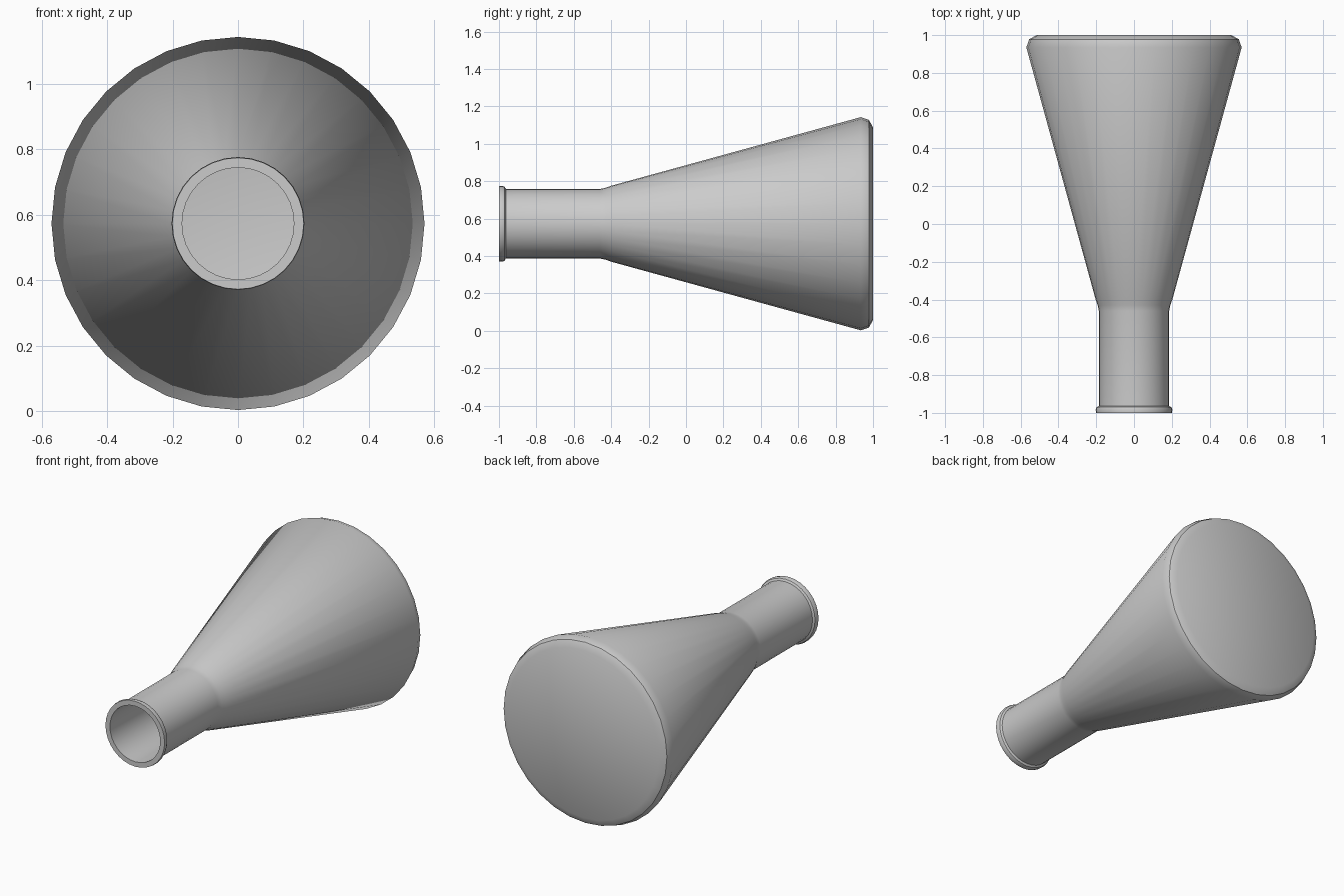
import bpy, bmesh, math

if "Cube" in bpy.data.objects:
    bpy.data.objects.remove(bpy.data.objects["Cube"])

SEGMENTS = 32
AXIS_Z = 0.573

# Closed flask section as (radius, y): outer wall from the base to the lip,
# then the inner wall back down to the inside of the base
outer = [(0.0, 1.0), (0.515, 1.0), (0.555, 0.978), (0.570, 0.935),
         (0.203, -0.40), (0.192, -0.43), (0.186, -0.46), (0.186, -0.963),
         (0.198, -0.970), (0.203, -0.983), (0.201, -1.0)]
inner = [(0.171, -1.0), (0.171, -0.46), (0.177, -0.425), (0.188, -0.395),
         (0.553, 0.932), (0.543, 0.965), (0.510, 0.985), (0.0, 0.985)]


def lathe_y(name, profile):
    """Revolve a profile about the horizontal y axis."""
    bm = bmesh.new()
    rings = []
    for r, y in profile:
        if r == 0:
            rings.append([bm.verts.new((0, y, AXIS_Z))] * SEGMENTS)
        else:
            angles = [math.tau * i / SEGMENTS for i in range(SEGMENTS)]
            rings.append([bm.verts.new((r * math.cos(a), y, AXIS_Z + r * math.sin(a)))
                          for a in angles])
    for a, b in zip(rings, rings[1:]):
        for i in range(SEGMENTS):
            j = (i + 1) % SEGMENTS
            bm.faces.new(dict.fromkeys((a[i], a[j], b[j], b[i])))
    bmesh.ops.recalc_face_normals(bm, faces=bm.faces)
    mesh = bpy.data.meshes.new(name)
    bm.to_mesh(mesh)
    bm.free()
    obj = bpy.data.objects.new(name, mesh)
    bpy.context.collection.objects.link(obj)
    return obj


# Conical flask lying on its side, mouth to the front
flask = lathe_y("conical_flask", outer + inner)
bpy.context.view_layer.objects.active = flask
flask.select_set(True)
bpy.ops.object.shade_smooth_by_angle(angle=math.radians(35))
